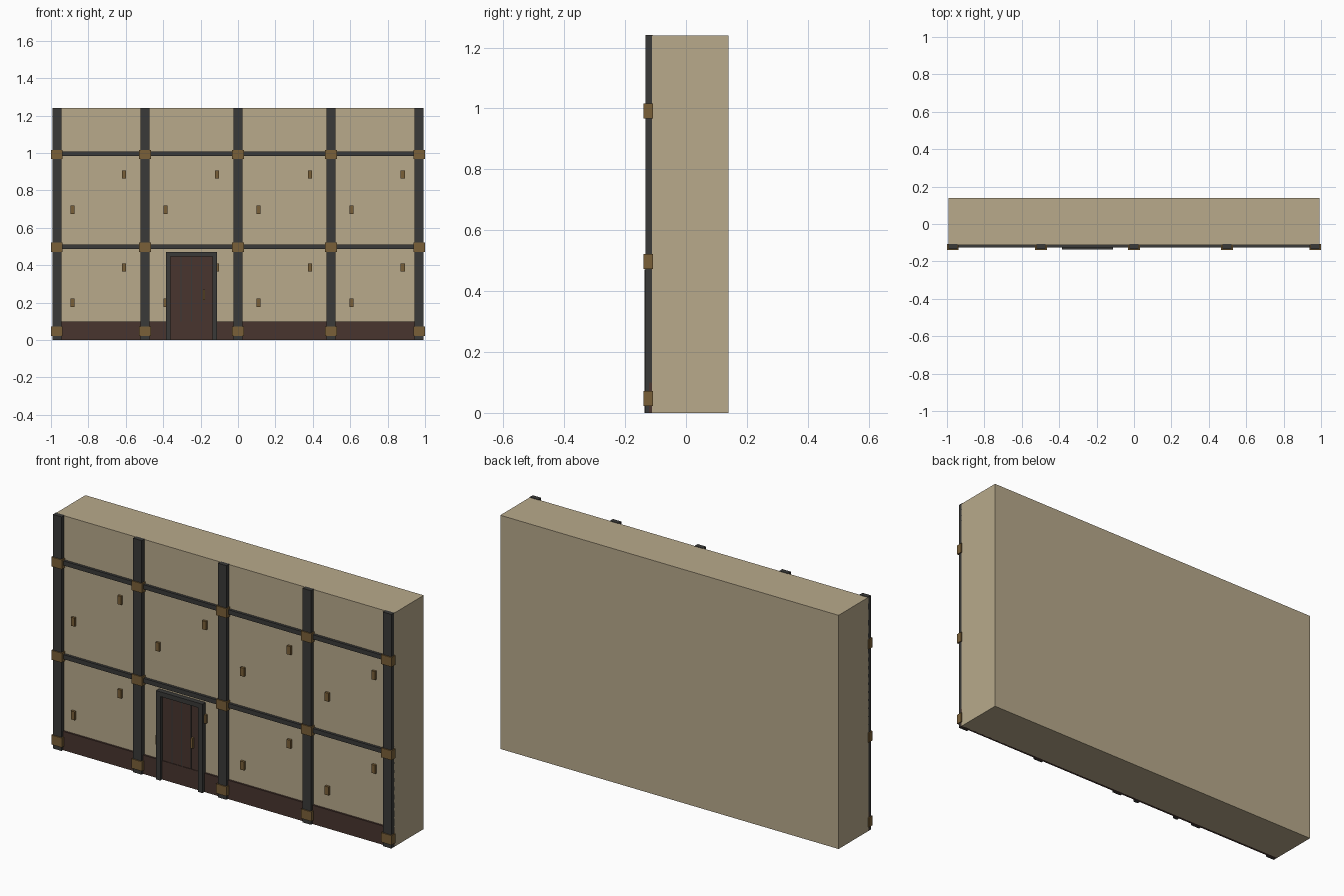
import bpy

if "Cube" in bpy.data.objects:
    bpy.data.objects.remove(bpy.data.objects["Cube"])


def material(name, rgb):
    m = bpy.data.materials.new(name)
    m.diffuse_color = (*rgb, 1)
    m.use_nodes = True
    m.node_tree.nodes["Principled BSDF"].inputs["Base Color"].default_value = m.diffuse_color
    return m


PLASTER = material("plaster", (0.48, 0.40, 0.26))
IRON = material("dark_timber", (0.042, 0.042, 0.040))
BRASS = material("brass", (0.195, 0.117, 0.040))
WOOD = material("brown_wood", (0.065, 0.036, 0.028))

WALL_FRONT = -0.111


def box(name, x0, x1, y0, y1, z0, z1, mat):
    bpy.ops.mesh.primitive_cube_add(
        size=1, location=((x0 + x1) / 2, (y0 + y1) / 2, (z0 + z1) / 2))
    ob = bpy.context.object
    ob.name = name
    ob.scale = (x1 - x0, y1 - y0, z1 - z0)
    bpy.ops.object.transform_apply(location=False, rotation=False, scale=True)
    ob.data.materials.append(mat)
    return ob


def facing(name, x, z, w, h, front, mat):
    """Block on the wall face, centred on (x, z), reaching out to y = front."""
    return box(name, x - w / 2, x + w / 2, front, WALL_FRONT + 0.003,
               z - h / 2, z + h / 2, mat)


# Wall slab and plinth board
box("wall", -0.993, 0.993, WALL_FRONT, 0.139, 0, 1.24, PLASTER)
facing("plinth", 0, 0.05, 1.986, 0.10, -0.121, WOOD)

# Posts with a joint block at every level
for x in (-0.968, -0.497, 0, 0.497, 0.968):
    facing("post", x, 0.621, 0.05, 1.242, -0.133, IRON)
    for z in (0.047, 0.497, 0.992):
        facing("joint_block", x, z, 0.062, 0.05, -0.139, BRASS)

# Horizontal rails
for z in (0.498, 0.995):
    facing("rail", 0, z, 1.98, 0.024, -0.125, IRON)

# Small pegs, two in each panel
for x in (-0.884, -0.387, 0.11, 0.607):
    for z in (0.20, 0.697):
        facing("peg_low", x, z, 0.022, 0.045, -0.124, BRASS)
        facing("peg_high", x + 0.274, z + 0.188, 0.022, 0.045, -0.124, BRASS)

# Door leaf, plank seams, frame and handle
DOOR_X = -0.249
facing("door_leaf", DOOR_X, 0.225, 0.23, 0.45, -0.118, WOOD)
for dx in (-0.055, 0, 0.055):
    facing("plank_seam", DOOR_X + dx, 0.27, 0.005, 0.35, -0.1195, IRON)
for side in (-1, 1):
    facing("door_jamb", DOOR_X + side * 0.124, 0.2355, 0.025, 0.471, -0.137, IRON)
facing("door_lintel", DOOR_X, 0.459, 0.273, 0.025, -0.137, IRON)
facing("door_handle", DOOR_X + 0.068, 0.243, 0.011, 0.055, -0.130, BRASS)
